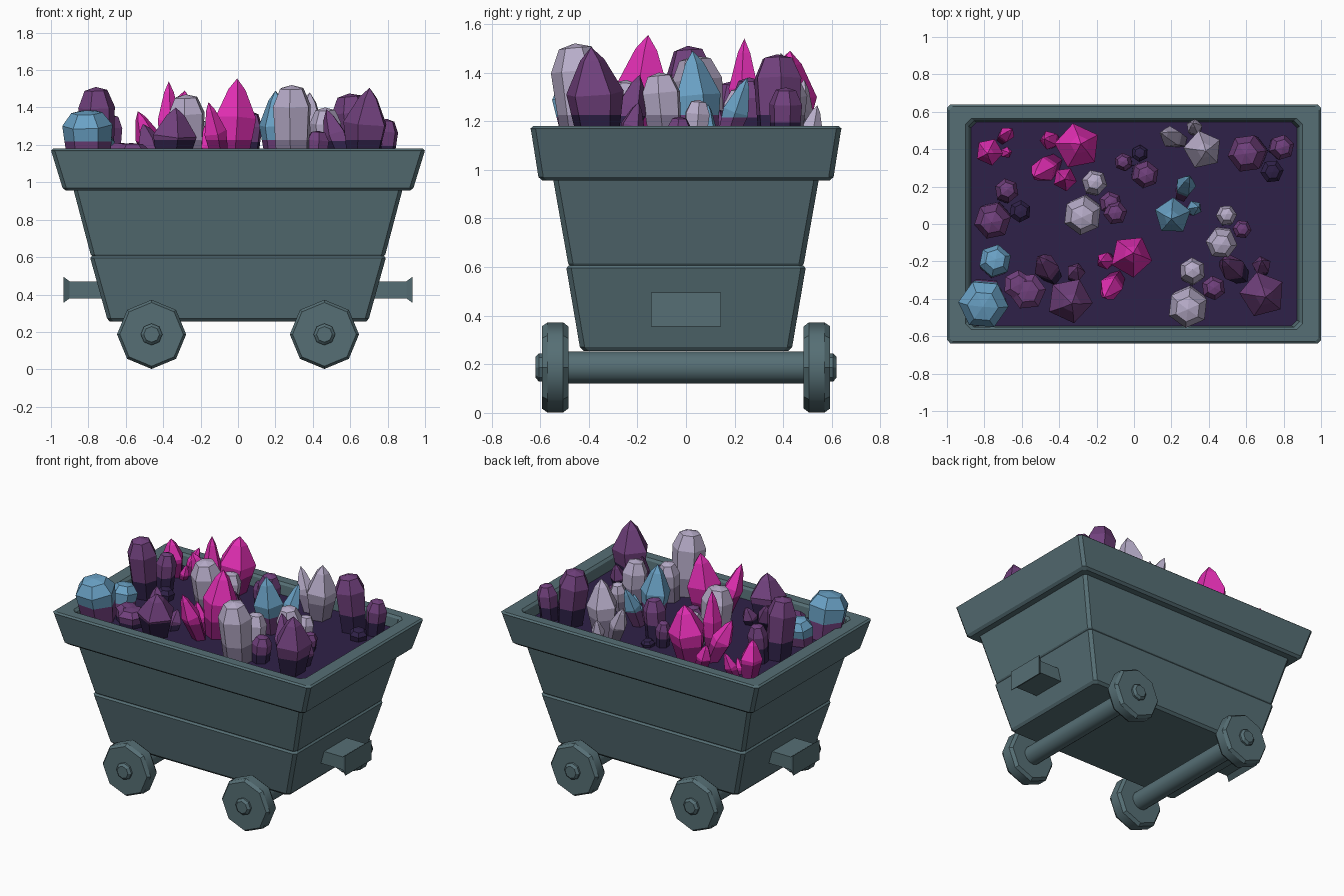
import bpy, bmesh, math
from mathutils import Vector

if "Cube" in bpy.data.objects:
    bpy.data.objects.remove(bpy.data.objects["Cube"])


def material(name, hexcol):
    m = bpy.data.materials.new(name)
    s = [int(hexcol[i:i + 2], 16) / 255 for i in (0, 2, 4)]
    m.diffuse_color = [((c + 0.055) / 1.055) ** 2.4 for c in s] + [1]
    m.use_nodes = True
    m.node_tree.nodes["Principled BSDF"].inputs["Base Color"].default_value = m.diffuse_color
    return m


M = {
    "teal": material("teal_metal", "566f75"),
    "dark": material("dark_violet", "2f2148"),
    "purple": material("purple", "70407c"),
    "pink": material("pink", "e52fb6"),
    "wine": material("deep_magenta", "8e1f78"),
    "blue": material("blue", "6aa2c6"),
    "lilac": material("pale_lilac", "b8adca"),
    "grey": material("grey_lilac", "857a96"),
}


def loft(name, rings, mats, smooth_band=None, cap=True):
    """Join equal-length rings of points, cap both ends."""
    bm = bmesh.new()
    vr = [[bm.verts.new(p) for p in r] for r in rings]
    n = len(vr[0])
    for k, (a, b) in enumerate(zip(vr, vr[1:])):
        for i in range(n):
            j = (i + 1) % n
            f = bm.faces.new((a[i], a[j], b[j], b[i]))
            f.smooth = k == smooth_band
    if cap:
        bm.faces.new(vr[0][::-1])
        bm.faces.new(vr[-1])
    bmesh.ops.remove_doubles(bm, verts=bm.verts, dist=1e-5)
    bmesh.ops.recalc_face_normals(bm, faces=bm.faces)
    me = bpy.data.meshes.new(name)
    bm.to_mesh(me)
    bm.free()
    for m in mats:
        me.materials.append(M[m])
    ob = bpy.data.objects.new(name, me)
    bpy.context.collection.objects.link(ob)
    return ob


def rect(hx, hy, z, c=0.02):
    """Rectangle with cut corners."""
    out = []
    for sx, sy in ((1, 1), (-1, 1), (-1, -1), (1, -1)):
        p = [(sx * hx, sy * (hy - c), z), (sx * (hx - c), sy * hy, z)]
        out += p if sx == sy else p[::-1]
    return out


def lathe_y(name, x, z, prof, n, smooth_band=None):
    """Turned part along y; profile is (radius, y)."""
    rings = [[(x + r * math.sin(2 * math.pi * i / n), y,
               z + r * math.cos(2 * math.pi * i / n)) for i in range(n)] for r, y in prof]
    return loft(name, rings, ["teal"], smooth_band)


# Tapered tub in two tiers
loft("lower_tub", [rect(0.685, 0.42, 0.255), rect(0.70, 0.437, 0.272),
                   rect(0.79, 0.492, 0.595), rect(0.78, 0.482, 0.607)], ["teal"])
loft("upper_tub", [rect(0.775, 0.475, 0.60), rect(0.788, 0.485, 0.615),
                   rect(0.882, 0.548, 0.97)], ["teal"])

# Flared rim with open top, and the dark bed inside it
FILL = 1.10
loft("rim", [rect(0.92, 0.59, 0.955), rect(0.938, 0.607, 0.97), rect(0.998, 0.638, 1.165),
             rect(1.0, 0.64, 1.17), rect(0.988, 0.628, 1.18), rect(0.90, 0.565, 1.18, 0.03),
             rect(0.885, 0.552, 1.165, 0.03), rect(0.868, 0.542, FILL - 0.02, 0.03)], ["teal"])
loft("crystal_bed", [rect(0.874, 0.546, FILL - 0.015, 0.03),
                     rect(0.874, 0.546, FILL, 0.03)], ["dark"])

# Wheels, hubs and axles
for x in (-0.462, 0.462):
    lathe_y("axle", x, 0.187, [(0.066, -0.5), (0.066, 0.5)], 14, 0)
    for s in (-1, 1):
        lathe_y("wheel", x, 0.187, [(0.168, s * 0.483), (0.185, s * 0.505),
                                    (0.185, s * 0.57), (0.17, s * 0.592)], 8, 1)
        lathe_y("hub", x, 0.187, [(0.058, s * 0.585), (0.058, s * 0.605),
                                  (0.042, s * 0.62)], 8)

# Couplers on both ends: neck with a flared plate
for s in (-1, 1):
    rings = []
    for x, hy, lo, hi in ((0.70, 0.125, 0.38, 0.47), (0.90, 0.125, 0.38, 0.47),
                          (0.933, 0.145, 0.355, 0.495)):
        rings.append([(s * x, -hy, lo), (s * x, hy, lo), (s * x, hy, hi), (s * x, -hy, hi)])
    loft("coupler", rings, ["teal"])

# Crystal shapes: (radius factor, height factor)
SHAPES = {
    "blunt": [(0.8, 0), (1.0, 0.76), (0.62, 0.96), (0.0, 1.0)],
    "sharp": [(0.6, 0), (1.0, 0.58), (0.42, 0.88), (0.0, 1.0)],
}
LOWER = {"purple": "dark", "pink": "wine", "blue": "purple", "lilac": "grey", "dark": "dark"}
ROOT = 1.05


def crystal(base, tip, r, shape, col):
    """Faceted crystal from base to tip, with a darker foot."""
    q = (tip - base).to_track_quat("Z", "Y")
    h, n = (tip - base).length, 6 if shape == "blunt" else 5
    turn = 9 * base.x
    rings = [[base + q @ Vector((r * k * math.cos(2 * math.pi * j / n + turn),
                                 r * k * math.sin(2 * math.pi * j / n + turn), h * t))
              for j in range(n)] for k, t in SHAPES[shape]]
    ob = loft(col + "_crystal", rings, [col, LOWER[col]], cap=False)
    band = min(1.225, ROOT + 0.5 * (tip.z - ROOT))
    bm = bmesh.new()
    bm.from_mesh(ob.data)
    bmesh.ops.bisect_plane(bm, geom=bm.verts[:] + bm.edges[:] + bm.faces[:],
                           plane_co=(0, 0, band), plane_no=(0, 0, 1))
    for f in bm.faces:
        f.material_index = int(f.calc_center_median().z < band)
    bm.to_mesh(ob.data)
    bm.free()


def cluster(col, shape, x, y, z, r, angle=None):
    """Main crystal leaning away from a side crystal, plus a small stub 50 degrees on."""
    root = Vector((x, y, ROOT))

    def at(deg, dist, rise):
        a = math.radians(deg)
        return root + Vector((dist * r * math.cos(a), dist * r * math.sin(a), rise * (z - ROOT)))

    if angle is None:
        crystal(root, at(0, 0, 1), r, shape, col)
        return
    crystal(at(angle, 0.15, 0), at(angle, -0.25, 1), r, shape, col)
    stub = angle - 50
    if shape == "sharp":
        crystal(at(angle, 1.0, 0), at(angle, 2.2, 0.75), 0.56 * r, shape, col)
        crystal(at(stub, 0.9, 0), at(stub, 1.4, 0.5), 0.42 * r, shape, col)
    else:
        crystal(at(angle, 1.45, 0), at(angle, 1.7, 0.68), 0.66 * r, shape, col)
        small = "dark" if col == "purple" else "purple"
        rise = 0.28 if small == "dark" else 0.48
        crystal(at(stub, 1.35, 0), at(stub, 1.5, rise), 0.6 * r, shape, small)


# Pink clusters: x, y, tip height, radius, side-crystal angle
for c in ((-0.77, 0.39, 1.36, 0.075, 45), (-0.31, 0.41, 1.49, 0.125, 215),
          (-0.37, 0.24, 1.54, 0.065), (-0.02, -0.18, 1.555, 0.115, 237)):
    cluster("pink", "sharp", *c)
# Pale clusters
for c in ((-0.27, 0.06, 1.47, 0.105, 70), (0.29, -0.43, 1.52, 0.11, 83),
          (0.47, -0.09, 1.40, 0.085, 80)):
    cluster("lilac", "blunt", *c)
cluster("lilac", "sharp", 0.36, 0.40, 1.48, 0.105, 158)
# Blue clusters
cluster("blue", "blunt", -0.80, -0.41, 1.385, 0.135, 75)
cluster("blue", "sharp", 0.21, 0.05, 1.49, 0.10, 67)
# Purple clusters and singles
for c in ((-0.75, 0.03, 1.51, 0.10, 65), (0.62, 0.38, 1.475, 0.105, 10),
          (0.05, 0.27, 1.38, 0.075, 150), (-0.10, 0.06, 1.29, 0.065),
          (-0.57, -0.36, 1.21, 0.10)):
    cluster("purple", "blunt", *c)
for c in ((-0.35, -0.40, 1.40, 0.125, 125), (0.68, -0.37, 1.505, 0.125, 139)):
    cluster("purple", "sharp", *c)
